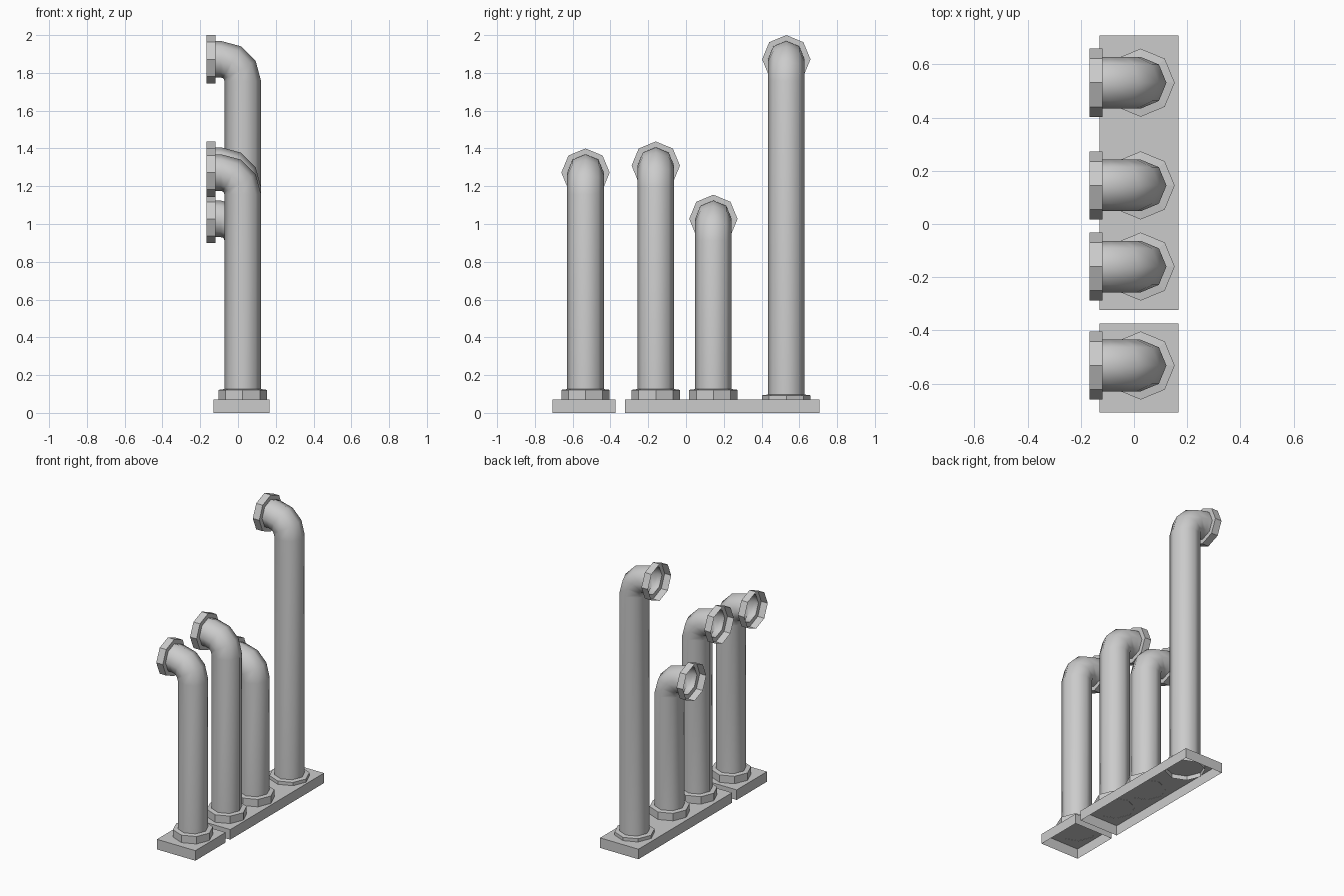
import bpy, bmesh
from math import cos, sin, pi, radians
from mathutils import Vector

cube = bpy.data.objects.get("Cube")
if cube:
    bpy.data.objects.remove(cube)

SIDES = 8
PIPE_R, FLANGE_R = 0.097, 0.128
PIPE_X = 0.025       # axis of the upright pipes
BEND_R = 0.115       # centre-line radius of the elbow
MOUTH_X = -0.168     # open end of the upper flange

steel = bpy.data.materials.new("grey_steel")
steel.use_nodes = True
colour = (0.6, 0.6, 0.6, 1)
steel.diffuse_color = colour
steel.node_tree.nodes["Principled BSDF"].inputs["Base Color"].default_value = colour


def finish(name, bm):
    mesh = bpy.data.meshes.new(name)
    bm.to_mesh(mesh)
    bm.free()
    mesh.materials.append(steel)
    obj = bpy.data.objects.new(name, mesh)
    bpy.context.collection.objects.link(obj)
    return obj


def loft(name, rings, smooth):
    """Open tube through rings given as (centre, tilt towards -x, radius)."""
    bm = bmesh.new()
    loops = []
    for centre, tilt, r in rings:
        u, v = Vector((cos(tilt), 0, sin(tilt))), Vector((0, 1, 0))
        angles = [2 * pi * i / SIDES for i in range(SIDES)]
        loops.append([bm.verts.new(Vector(centre) + r * (cos(a) * u + sin(a) * v))
                      for a in angles])
    for low, high in zip(loops, loops[1:]):
        for i in range(SIDES):
            j = (i + 1) % SIDES
            face = bm.faces.new((low[i], low[j], high[j], high[i]))
            face.smooth = smooth
    return finish(name, bm)


def plate(name, y0, y1):
    """Rectangular tray, open underneath."""
    x0, x1, height = -0.129, 0.167, 0.07
    bm = bmesh.new()
    bmesh.ops.create_cube(bm, size=1)
    for v in bm.verts:
        v.co = ((x0 + x1) / 2 + v.co.x * (x1 - x0),
                (y0 + y1) / 2 + v.co.y * (y1 - y0),
                (v.co.z + 0.5) * height)
    bottom = [f for f in bm.faces if f.normal.z < -0.5]
    bmesh.ops.delete(bm, geom=bottom, context='FACES_ONLY')
    finish(name, bm)


def standpipe(label, y, top, base):
    """Upright pipe with an elbow, a foot flange and a mouth flange."""
    axis_z = top - FLANGE_R
    bend_x, bend_z = PIPE_X - BEND_R, axis_z - BEND_R
    collar_x = MOUTH_X + 0.05

    # Pipe and three-segment elbow
    rings = [((PIPE_X, y, base), 0, PIPE_R)]
    for step in range(4):
        t = radians(30 * step)
        rings.append(((bend_x + BEND_R * cos(t), y, bend_z + BEND_R * sin(t)), t, PIPE_R))
    rings.append(((collar_x, y, axis_z), pi / 2, PIPE_R))
    loft(label + "_pipe", rings, True)

    # Foot flange
    loft(label + "_foot_flange", [
        ((PIPE_X, y, base - 0.057), 0, FLANGE_R),
        ((PIPE_X, y, base - 0.004), 0, FLANGE_R),
        ((PIPE_X, y, base), 0, PIPE_R)], False)

    # Mouth flange
    loft(label + "_mouth_flange", [
        ((collar_x, y, axis_z), pi / 2, PIPE_R),
        ((collar_x, y, axis_z), pi / 2, FLANGE_R),
        ((MOUTH_X, y, axis_z), pi / 2, FLANGE_R)], False)


plate("short_base_plate", -0.708, -0.374)
plate("long_base_plate", -0.324, 0.708)

for label, y, top, base in (("front", -0.532, 1.40, 0.126),
                            ("second", -0.16, 1.437, 0.126),
                            ("third", 0.145, 1.155, 0.126),
                            ("rear", 0.531, 2.0, 0.097)):
    standpipe(label, y, top, base)
